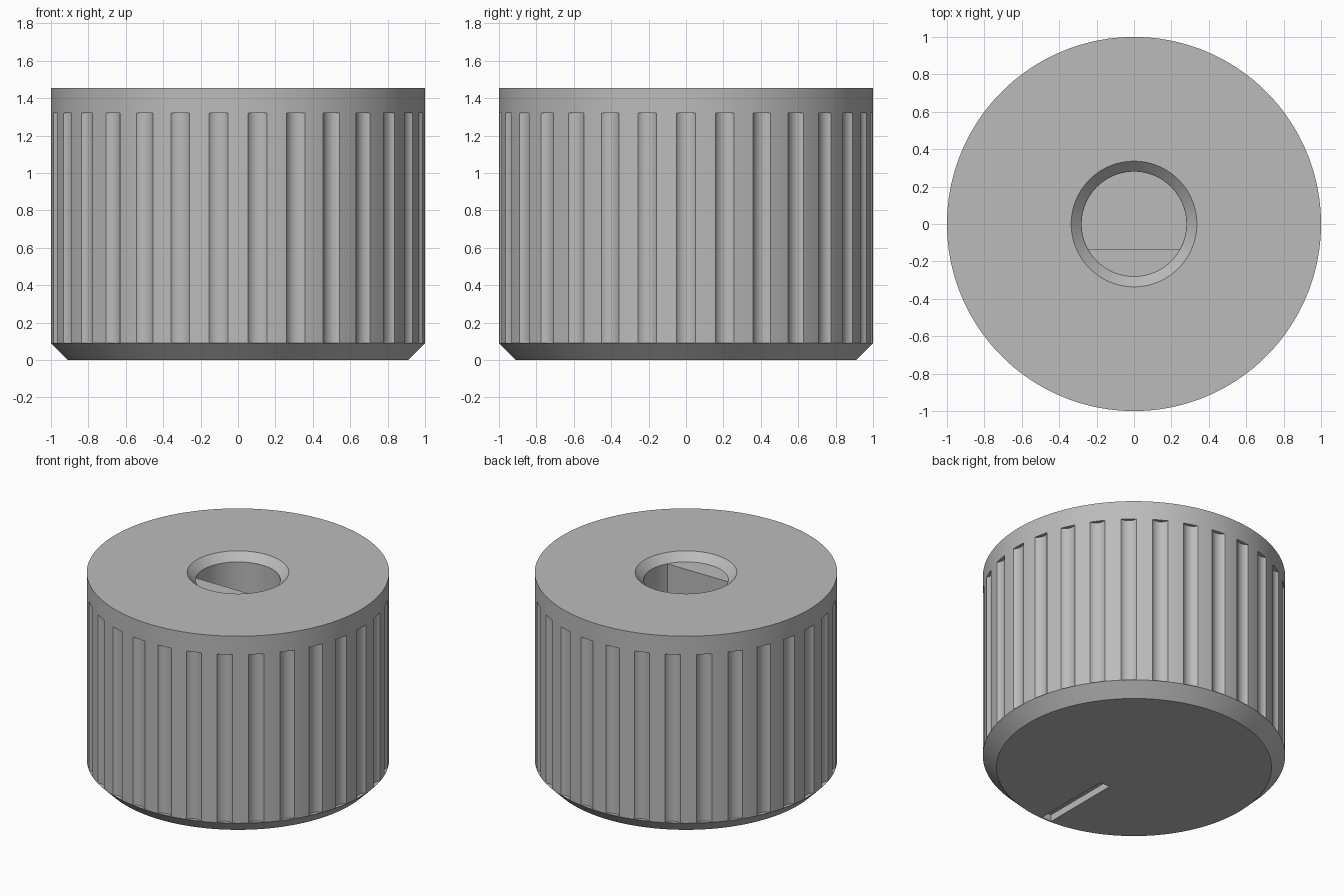
import bpy, bmesh
from math import sin, cos, pi, radians, asin

cube = bpy.data.objects.get("Cube")
if cube:
    bpy.data.objects.remove(cube, do_unlink=True)

HEIGHT = 1.455
CHAMFER = 0.09
FLUTES = 30

grey = bpy.data.materials.new("plain grey")
grey.use_nodes = True
colour = (0.5, 0.5, 0.5, 1)
grey.diffuse_color = colour
grey.node_tree.nodes["Principled BSDF"].inputs["Base Color"].default_value = colour


def circle(radius, count, cx=0.0, cy=0.0):
    return [(cx + radius * cos(2 * pi * i / count), cy + radius * sin(2 * pi * i / count))
            for i in range(count)]


def loft(bm, sections):
    """Skin a stack of (outline, z) sections and cap both ends."""
    rings = [[bm.verts.new((x, y, z)) for x, y in pts] for pts, z in sections]
    n = len(rings[0])
    for low, high in zip(rings, rings[1:]):
        for i in range(n):
            j = (i + 1) % n
            bm.faces.new((low[i], low[j], high[j], high[i]))
    bm.faces.new(rings[0][::-1])
    bm.faces.new(rings[-1])


def make_object(name, stacks):
    bm = bmesh.new()
    for sections in stacks:
        loft(bm, sections)
    bmesh.ops.recalc_face_normals(bm, faces=bm.faces)
    mesh = bpy.data.meshes.new(name)
    bm.to_mesh(mesh)
    bm.free()
    mesh.materials.append(grey)
    obj = bpy.data.objects.new(name, mesh)
    bpy.context.collection.objects.link(obj)
    return obj


def cut(target, cutter):
    cutter.hide_render = True
    mod = target.modifiers.new(cutter.name, 'BOOLEAN')
    mod.operation = 'DIFFERENCE'
    mod.solver = 'EXACT'
    mod.object = cutter
    bpy.context.view_layer.objects.active = target
    bpy.ops.object.modifier_apply(modifier=mod.name)
    bpy.data.objects.remove(cutter, do_unlink=True)


# Round body with a chamfered lower edge
SIDES = 180
body = make_object("knob_body", [[
    (circle(1 - CHAMFER, SIDES), 0),
    (circle(1, SIDES), CHAMFER),
    (circle(1, SIDES), HEIGHT)]])

# Shallow grip flutes around the side
flutes = []
for k in range(FLUTES):
    a = 2 * pi * k / FLUTES
    outline = circle(0.068, 48, 1.043 * cos(a), 1.043 * sin(a))
    flutes.append([(outline, CHAMFER + 0.002), (outline, 1.32)])
cut(body, make_object("flute_cutter", flutes))

# D-shaped shaft hole with its flat towards the front
BORE = 0.28
start = -asin(0.135 / BORE)
sweep = pi - 2 * start
d_outline = [(BORE * cos(start + sweep * i / 64), BORE * sin(start + sweep * i / 64))
             for i in range(65)]
cut(body, make_object("bore_cutter", [[(d_outline, 0.4), (d_outline, 1.43)]]))

# Conical lead-in at the mouth of the hole
cut(body, make_object("lead_in_cutter", [[
    (circle(BORE + 0.001, 96), HEIGHT - 0.055),
    (circle(BORE + 0.076, 96), HEIGHT + 0.02)]]))

# Pointer slot in the underside
slot = [(-0.04, -0.9), (0.04, -0.9), (0.04, -0.3), (-0.04, -0.3)]
cut(body, make_object("slot_cutter", [[(slot, -0.05), (slot, 0.05)]]))

# Smooth curved walls, keep the machined edges crisp
bpy.ops.object.select_all(action='DESELECT')
body.select_set(True)
bpy.context.view_layer.objects.active = body
bpy.ops.object.shade_smooth_by_angle(angle=radians(30))
